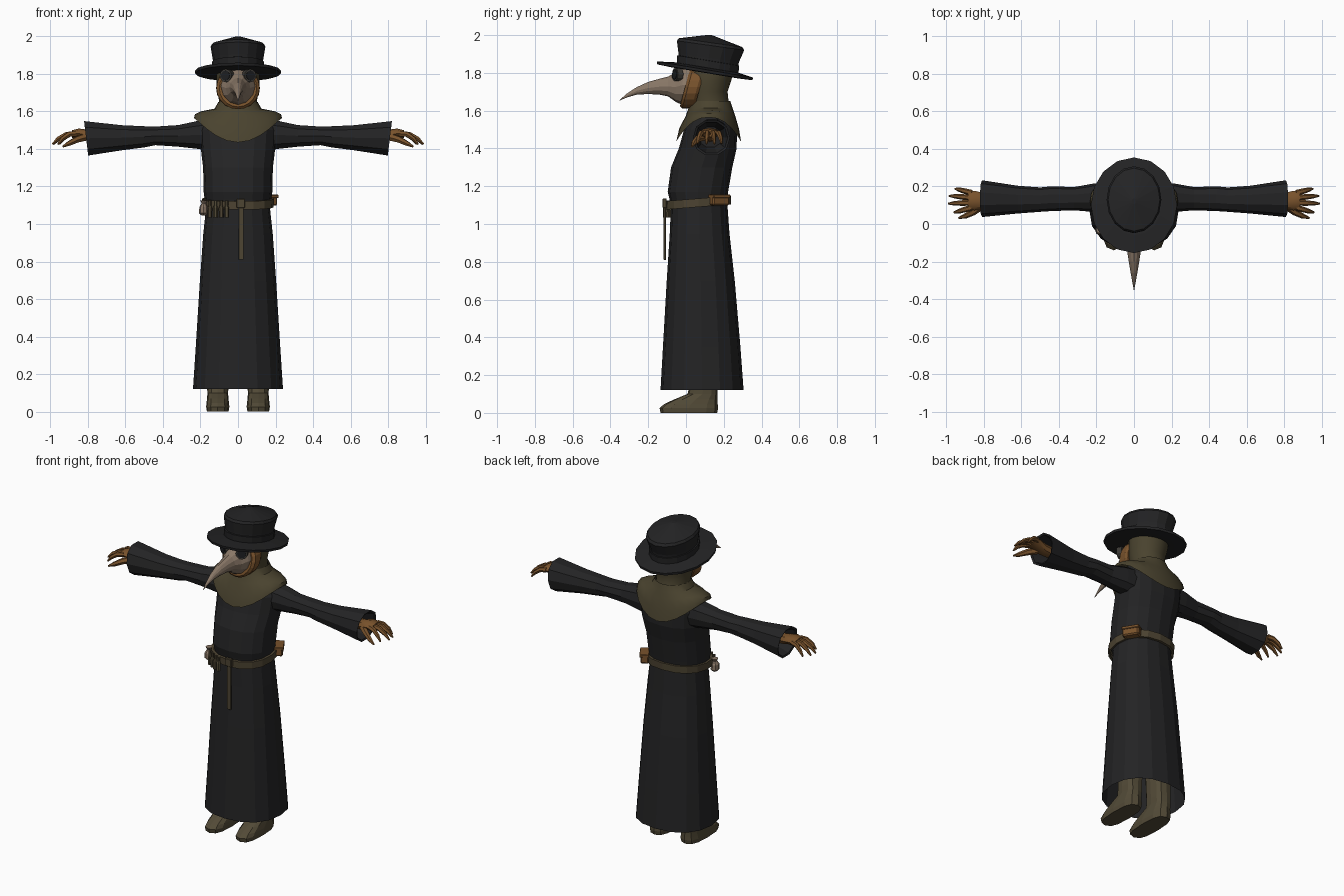
import bpy, bmesh, math
from mathutils import Vector


def material(name, r, g, b):
    m = bpy.data.materials.new(name)
    m.diffuse_color = (r, g, b, 1)
    return m


BLACK = material("black_cloth", 0.017, 0.017, 0.018)
OLIVE = material("olive_cloth", 0.068, 0.056, 0.028)
BELT = material("belt_leather", 0.075, 0.058, 0.032)
BROWN = material("brown_leather", 0.19, 0.085, 0.025)
BONE = material("mask_leather", 0.25, 0.185, 0.135)
BOOT = material("boot_leather", 0.085, 0.069, 0.038)
LENS = material("dark_lens", 0.012, 0.013, 0.015)
RIM = material("dark_metal", 0.045, 0.042, 0.036)


def finish(name, bm, mat, mirror=False, smooth=False):
    bmesh.ops.recalc_face_normals(bm, faces=bm.faces[:])
    me = bpy.data.meshes.new(name)
    bm.to_mesh(me)
    bm.free()
    me.materials.append(mat)
    if smooth:
        me.shade_smooth()
        me.set_sharp_from_angle(angle=math.radians(40))
    ob = bpy.data.objects.new(name, me)
    bpy.context.collection.objects.link(ob)
    if mirror:
        ob.modifiers.new("Mirror", 'MIRROR')
    return ob


def skin(rows, caps):
    """Join rings of points into a surface, caps = (start, end)."""
    bm = bmesh.new()
    vs = [[bm.verts.new(p) for p in row] for row in rows]
    n = len(rows[0])
    for a, b in zip(vs, vs[1:]):
        for i in range(n):
            j = (i + 1) % n
            bm.faces.new((a[i], a[j], b[j], b[i]))
    if caps[0]:
        bm.faces.new(vs[0])
    if caps[1]:
        bm.faces.new(vs[-1])
    return bm


def loft(name, rings, n, mat, axis='z', power=2.0, caps=(True, True), edge=None,
         mirror=False, smooth=False):
    """Ring = (t, cu, cv, ru, rv, shear); t runs along the axis."""
    rows = []
    for k, (t, cu, cv, ru, rv, *sh) in enumerate(rings):
        row = []
        for i in range(n):
            a = 2 * math.pi * i / n
            c, s = math.cos(a), math.sin(a)
            u = ru * math.copysign(abs(c) ** (2 / power), c)
            v = rv * math.copysign(abs(s) ** (2 / power), s)
            w = t + (sh[0] * v if sh else 0) + (edge(k, s) if edge else 0)
            u, v = cu + u, cv + v
            row.append({'z': (u, v, w), 'y': (u, w, v), 'x': (w, u, v)}[axis])
        rows.append(row)
    return finish(name, skin(rows, caps), mat, mirror, smooth)


def tube(name, pts, radii, n, mat, mirror=False, smooth=False):
    """Tapered tube along a path."""
    pts = [Vector(p) for p in pts]
    rows = []
    for i, p in enumerate(pts):
        d = pts[min(i + 1, len(pts) - 1)] - pts[max(i - 1, 0)]
        q = d.to_track_quat('Z', 'Y')
        rows.append([p + q @ Vector((math.cos(2 * math.pi * k / n) * radii[i],
                                     math.sin(2 * math.pi * k / n) * radii[i], 0))
                     for k in range(n)])
    return finish(name, skin(rows, (True, True)), mat, mirror, smooth)


def box(name, center, size, mat, turn=0.0):
    bm = bmesh.new()
    bmesh.ops.create_cube(bm, size=1)
    bmesh.ops.scale(bm, vec=size, verts=bm.verts)
    bmesh.ops.bevel(bm, geom=bm.edges[:], offset=min(size) * 0.15, segments=1, affect='EDGES')
    ob = finish(name, bm, mat)
    ob.location = center
    ob.rotation_euler.z = turn


# Long robe, open at the hem
loft("robe", [(0.12, 0, 0.085, 0.24, 0.22), (0.35, 0, 0.083, 0.225, 0.205),
              (0.7, 0, 0.078, 0.203, 0.18), (0.95, 0, 0.072, 0.185, 0.158),
              (1.09, 0, 0.07, 0.17, 0.15), (1.13, 0, 0.065, 0.178, 0.152),
              (1.17, 0, 0.063, 0.183, 0.16), (1.3, 0, 0.083, 0.186, 0.162),
              (1.4, 0, 0.115, 0.198, 0.153), (1.5, 0, 0.13, 0.205, 0.14),
              (1.57, 0, 0.135, 0.18, 0.11)], 16, BLACK, power=2.3, caps=(False, True))

# Sleeves with hollow flared cuffs
loft("sleeves", [(0.15, 0.14, 1.475, 0.08, 0.088), (0.22, 0.14, 1.475, 0.075, 0.077),
                 (0.32, 0.135, 1.47, 0.062, 0.06), (0.44, 0.135, 1.47, 0.066, 0.052),
                 (0.5, 0.13, 1.465, 0.065, 0.059), (0.62, 0.13, 1.46, 0.074, 0.07),
                 (0.81, 0.135, 1.457, 0.098, 0.096, 0.12),
                 (0.805, 0.135, 1.457, 0.086, 0.085, 0.12),
                 (0.70, 0.13, 1.46, 0.06, 0.055)], 10, BLACK, 'x', 2.2, mirror=True)

# Hands: palm, fingers, thumb
loft("palms", [(0.70, 0.125, 1.465, 0.035, 0.03), (0.79, 0.122, 1.47, 0.04, 0.032),
               (0.85, 0.125, 1.483, 0.052, 0.026), (0.885, 0.127, 1.48, 0.05, 0.02)],
     8, BROWN, 'x', mirror=True, smooth=True)
for i, (y, spread, reach) in enumerate([(0.087, -0.025, 0.96), (0.114, -0.005, 0.99),
                                        (0.14, 0.01, 0.985), (0.166, 0.022, 0.955)]):
    x0 = 0.865
    d = reach - x0
    tube("fingers_%d" % (i + 1),
         [(x0, y, 1.482), (x0 + d * .4, y + spread * .4, 1.478),
          (x0 + d * .75, y + spread * .8, 1.455), (reach, y + spread, 1.425)],
         [0.016, 0.015, 0.012, 0.005], 6, BROWN, mirror=True, smooth=True)
tube("thumbs", [(0.81, 0.10, 1.465), (0.86, 0.062, 1.45), (0.90, 0.042, 1.43),
                (0.935, 0.032, 1.412)],
     [0.022, 0.018, 0.014, 0.005], 6, BROWN, mirror=True, smooth=True)

# Boots
loft("boots", [(0, 0.108, 0.015, 0.058, 0.15), (0.025, 0.108, 0.015, 0.062, 0.155),
               (0.045, 0.108, 0.025, 0.06, 0.143), (0.07, 0.108, 0.05, 0.057, 0.116),
               (0.1, 0.108, 0.087, 0.055, 0.079), (0.14, 0.108, 0.092, 0.058, 0.074),
               (0.4, 0.1, 0.09, 0.06, 0.075)], 12, BOOT, power=2.8, mirror=True)

# Shoulder cape: its lower edge dips at front and back
loft("shoulder_cape", [(1.65, 0, 0.13, 0.105, 0.105), (1.615, 0, 0.13, 0.125, 0.118),
                       (1.60, 0, 0.13, 0.2, 0.13), (1.585, 0, 0.122, 0.23, 0.158),
                       (1.565, 0, 0.12, 0.235, 0.172)], 24, OLIVE, caps=(False, False),
     edge=lambda k, s: -(0, 0.005, 0.025, 0.08, 0.13)[k] * abs(s) ** 2.3, smooth=True)

# Hood over neck and head
loft("hood", [(1.58, 0, 0.13, 0.11, 0.115), (1.65, 0, 0.125, 0.1, 0.1),
              (1.7, 0, 0.115, 0.108, 0.105), (1.76, 0, 0.125, 0.115, 0.115),
              (1.81, 0, 0.13, 0.116, 0.122), (1.85, 0, 0.13, 0.11, 0.115)],
     16, OLIVE, smooth=True)

# Leather frame around the mask
loft("mask_frame", [(0.075, 0, 1.725, 0.108, 0.105, 0.27), (0.06, 0, 1.725, 0.117, 0.113, 0.27),
                    (0.01, 0, 1.725, 0.115, 0.113, 0.27), (-0.005, 0, 1.725, 0.1, 0.1, 0.27)],
     20, BROWN, 'y')

# Beaked mask
loft("beaked_mask", [(0.03, 0, 1.735, 0.1, 0.105, 0.25), (-0.02, 0, 1.735, 0.088, 0.098, 0.15),
                     (-0.055, 0, 1.725, 0.066, 0.078), (-0.095, 0, 1.728, 0.046, 0.052),
                     (-0.14, 0, 1.727, 0.037, 0.042), (-0.2, 0, 1.72, 0.028, 0.032),
                     (-0.26, 0, 1.705, 0.018, 0.02), (-0.31, 0, 1.682, 0.009, 0.011),
                     (-0.353, 0, 1.654, 0.001, 0.001)], 12, BONE, 'y', 1.9)

# Goggles
out = Vector((0.45, -0.89, 0.05))
eye = Vector((0.052, -0.03, 1.79))
tube("goggle_rims", [eye, eye + out * 0.032], [0.036, 0.035], 12, RIM, mirror=True)
tube("goggle_lenses", [eye, eye + out * 0.036], [0.027, 0.026], 12, LENS, mirror=True)

# Hat: tilted brim, band and flaring crown
T = -0.167
loft("hat_brim", [(1.80, 0, 0.1, 0.16, 0.18, T), (1.803, 0, 0.1, 0.228, 0.252, T),
                  (1.818, 0, 0.1, 0.23, 0.255, T), (1.828, 0, 0.11, 0.15, 0.17, T)], 16, BLACK)
loft("hat_band", [(1.81, 0, 0.115, 0.137, 0.162, T), (1.865, 0, 0.116, 0.14, 0.165, T),
                  (1.868, 0, 0.116, 0.12, 0.15, T)], 16, BLACK)
loft("hat_crown", [(1.82, 0, 0.115, 0.128, 0.152, T), (1.88, 0, 0.12, 0.135, 0.16, -.15),
                   (1.945, 0, 0.13, 0.146, 0.178, -.14), (1.96, 0, 0.13, 0.138, 0.168, -.14),
                   (2.0, 0, 0.122, 0.012, 0.015)], 16, BLACK)

# Belt with hanging end
loft("belt", [(1.09, 0, 0.065, 0.178, 0.158, 0.08), (1.09, 0, 0.065, 0.19, 0.172, 0.08),
              (1.135, 0, 0.065, 0.192, 0.174, 0.08), (1.135, 0, 0.065, 0.178, 0.158, 0.08)],
     16, BELT, power=2.3, caps=(False, False))
box("belt_end", (0.017, -0.112, 0.955), (0.027, 0.012, 0.29), BELT)
box("belt_knot", (0.015, -0.113, 1.11), (0.045, 0.022, 0.05), BELT)

# Vials along the front of the belt
for i in range(4):
    x = -0.06 - 0.03 * i
    y = 0.055 - 0.172 * math.sqrt(1 - (x / 0.215) ** 2)
    tube("vial_%d" % (i + 1), [(x, y, 1.035), (x, y, 1.085), (x, y, 1.10), (x, y, 1.125)],
         [0.012, 0.013, 0.008, 0.009], 6, BELT if i % 2 else BOOT)

# Pale bag at one hip, leather pouches at the other
loft("hip_bag", [(1.045, -0.182, -0.03, 0.012, 0.015), (1.058, -0.184, -0.03, 0.024, 0.03),
                 (1.09, -0.184, -0.03, 0.022, 0.028), (1.11, -0.182, -0.03, 0.012, 0.014),
                 (1.125, -0.182, -0.03, 0.02, 0.022)], 8, BONE)
box("leather_pouch", (0.165, 0.175, 1.125), (0.05, 0.10, 0.055), BROWN, 0.55)
box("pouch_flap", (0.167, 0.177, 1.147), (0.056, 0.104, 0.018), BROWN, 0.55)
